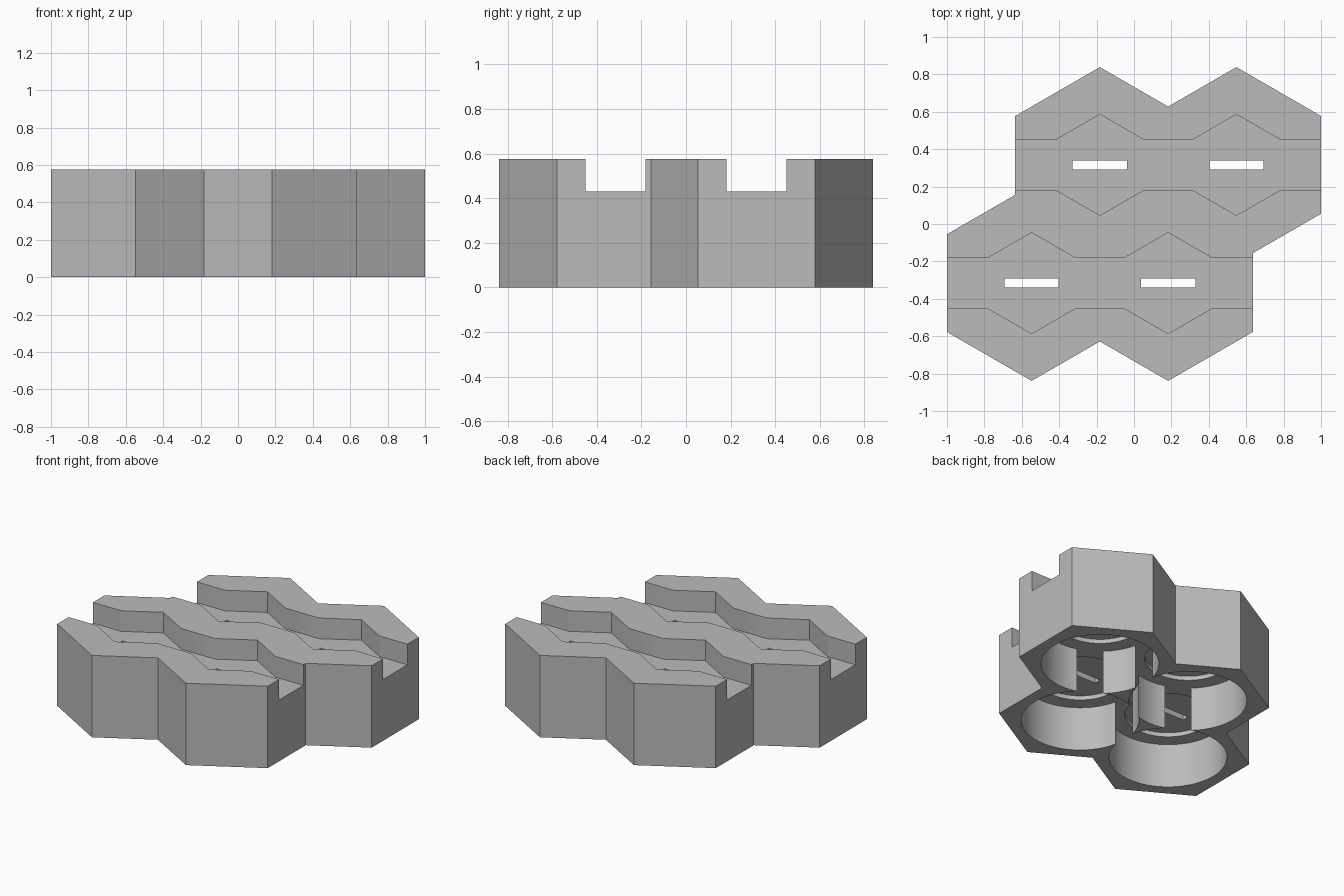
import bpy, bmesh, math

cube = bpy.data.objects.get("Cube")
if cube:
    bpy.data.objects.remove(cube, do_unlink=True)

# Main dimensions
PITCH = 0.73                       # spacing between neighbouring cells
ROW = PITCH * math.sqrt(3) / 4     # row offset from the centre line
APO = 1 - 0.75 * PITCH             # hexagon centre to flat side
RAD = APO / math.cos(math.pi / 6)  # hexagon centre to corner
HEIGHT, FLOOR = 0.575, 0.43
BORE_R, BORE_TOP = 0.375, 0.31
SEAT_R, SEAT_TOP = 0.275, 0.34
GROOVE_R = 0.27

grey = bpy.data.materials.new("plain grey")
grey.use_nodes = True
color = (0.5, 0.5, 0.5, 1)
grey.diffuse_color = color
grey.node_tree.nodes["Principled BSDF"].inputs["Base Color"].default_value = color


def prism(name, points, z0, z1):
    """Extrude a flat outline from z0 to z1."""
    bm = bmesh.new()
    face = bm.faces.new([bm.verts.new((x, y, z0)) for x, y in points])
    top = bmesh.ops.extrude_face_region(bm, geom=[face])["geom"]
    verts = [v for v in top if isinstance(v, bmesh.types.BMVert)]
    bmesh.ops.translate(bm, verts=verts, vec=(0, 0, z1 - z0))
    bmesh.ops.recalc_face_normals(bm, faces=bm.faces)
    mesh = bpy.data.meshes.new(name)
    bm.to_mesh(mesh)
    bm.free()
    mesh.materials.append(grey)
    obj = bpy.data.objects.new(name, mesh)
    bpy.context.collection.objects.link(obj)
    return obj


def circle(cx, cy, r, n=72):
    return [(cx + r * math.cos(math.tau * i / n), cy + r * math.sin(math.tau * i / n))
            for i in range(n)]


def cut(target, cutter):
    """Subtract the cutter for good, then discard it."""
    mod = target.modifiers.new("cut", "BOOLEAN")
    mod.operation, mod.solver, mod.object = "DIFFERENCE", "EXACT", cutter
    bpy.context.view_layer.objects.active = target
    bpy.ops.object.modifier_apply(modifier=mod.name)
    bpy.data.objects.remove(cutter, do_unlink=True)


# Outline of four merged hexagons: one half, then the same turned half round
cx = PITCH / 4
tip, dip = ROW + RAD, ROW + RAD - PITCH / 2 * math.tan(math.pi / 6)
step = -ROW + RAD / 2 + PITCH / 2 * math.tan(math.pi / 6)
half = [(-1, -ROW + RAD / 2), (-cx - APO, step), (-cx - APO, ROW + RAD / 2),
        (-cx, tip), (cx, dip), (3 * cx, tip), (1, ROW + RAD / 2)]
holder = prism("cell_holder", half + [(-x, -y) for x, y in half], 0, HEIGHT)

for side in (-1, 1):
    centres = sorted((-cx * side, 3 * cx * side))
    y = ROW * side

    # Strip channel across the top, widening to a hexagon over each cell
    w = GROOVE_R * math.cos(math.pi / 6)
    edge = [(-1.2, GROOVE_R / 2)]
    for c in centres:
        edge += [(c - w, GROOVE_R / 2), (c, GROOVE_R), (c + w, GROOVE_R / 2)]
    edge.append((1.2, GROOVE_R / 2))
    channel = [(a, y + b) for a, b in edge] + [(a, y - b) for a, b in reversed(edge)]
    cut(holder, prism("channel_cutter", channel, FLOOR, HEIGHT + 0.1))

    # Round cell socket, shallow seat and contact slot
    for c in centres:
        cut(holder, prism("bore_cutter", circle(c, y, BORE_R), -0.1, BORE_TOP))
        cut(holder, prism("seat_cutter", circle(c, y, SEAT_R), BORE_TOP - 0.1, SEAT_TOP))
        slot = [(c + a * 0.145, y + b * 0.024)
                for a, b in ((-1, -1), (1, -1), (1, 1), (-1, 1))]
        cut(holder, prism("slot_cutter", slot, SEAT_TOP - 0.1, HEIGHT))

# Smooth bores, sharp edges
bpy.ops.object.select_all(action="DESELECT")
holder.select_set(True)
bpy.context.view_layer.objects.active = holder
bpy.ops.object.shade_smooth_by_angle(angle=math.radians(30))
